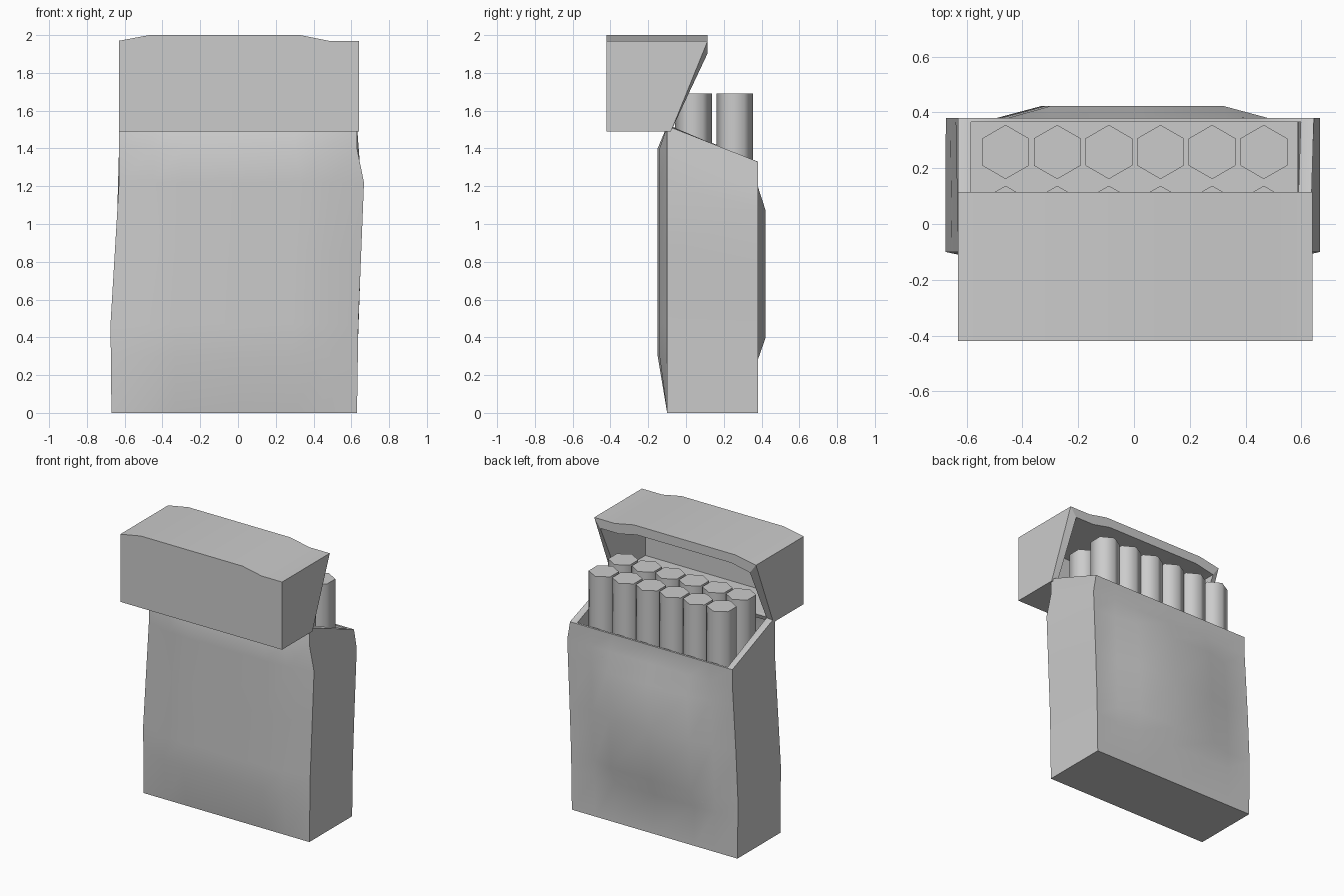
import bpy, bmesh, math

if "Cube" in bpy.data.objects:
    bpy.data.objects.remove(bpy.data.objects["Cube"])


def lerp(z, pts):
    """Piecewise linear lookup through (z, value) points."""
    for (a, va), (b, vb) in zip(pts, pts[1:]):
        if z <= b:
            return va + (vb - va) * max(0, z - a) / (b - a)
    return pts[-1][1]


def skin_rings(name, rings, angle):
    """Bridge closed rings of points in order and cap both ends."""
    bm = bmesh.new()
    rows = [[bm.verts.new(p) for p in ring] for ring in rings]
    n = len(rows[0])
    for a, b in zip(rows, rows[1:]):
        for i in range(n):
            j = (i + 1) % n
            bm.faces.new((a[i], a[j], b[j], b[i]))
    # cap with strips so warped ends stay clean
    for row in (rows[0], rows[-1]):
        for i in range(n // 2 - 1):
            bm.faces.new((row[i], row[i + 1], row[n - 2 - i], row[n - 1 - i]))
    bmesh.ops.recalc_face_normals(bm, faces=bm.faces)
    me = bpy.data.meshes.new(name)
    bm.to_mesh(me)
    bm.free()
    ob = bpy.data.objects.new(name, me)
    bpy.context.collection.objects.link(ob)
    finish(ob, angle)
    return ob


def finish(ob, angle):
    bpy.ops.object.select_all(action='DESELECT')
    ob.select_set(True)
    bpy.context.view_layer.objects.active = ob
    bpy.ops.object.shade_smooth_by_angle(angle=math.radians(angle))


# Carton body: slightly crumpled sides, bulging front and back panels
LEFT = [(0, -.67), (.47, -.675), (1.22, -.63), (1.53, -.63)]
RIGHT = [(0, .63), (.47, .637), (1.22, .667), (1.4, .63), (1.53, .63)]
BACK_Z = [0, .3, .47, .85, 1.22, 1.4, 1.52]
FRONT_Z = [0, .28, .4, .75, 1.07, 1.2, 1.33]
BACK_BULGE = [0, .05, .05, .05, .05, .05, 0]
FRONT_BULGE = [0, 0, .042, .042, .042, 0, 0]
COLS = [-1, -.72, -.48, 0, .48, .72, 1]
BACK_W = [0, .8, 1, 1, 1, .8, 0]
FRONT_W = [0, 0, 1, 1, 1, 0, 0]


def body_ring(k, inner=False):
    ring = []
    for z, y0, bulge, weights, s in (
            (BACK_Z[k], -.10, BACK_BULGE[k], BACK_W, -1),
            (FRONT_Z[k], .38, FRONT_BULGE[k], FRONT_W, 1)):
        l, r = lerp(z, LEFT), lerp(z, RIGHT)
        if inner:
            l, r = l + .047, r - .047
        row = []
        for c, w in zip(COLS, weights):
            y = y0 + s * (bulge * w - (.015 if inner else 0))
            row.append((l + (r - l) * (c + 1) / 2, y,
                        max(z, .04) if inner else z))
        ring += row if s < 0 else row[::-1]
    return ring


levels = range(len(BACK_Z))
skin_rings("carton_body",
           [body_ring(k) for k in levels] +
           [body_ring(k, True) for k in reversed(levels)], 40)

# Flipped-open lid: hollow, slanted mouth facing +y
LID_X = [-.63, -.47, -.07, .33, .48, .64]
LID_TOP = [1.97, 2.0, 2.0, 2.0, 1.97, 1.97]


def lid_ring(inner, mouth):
    ring = []
    for top in (False, True):
        row = []
        for x, zt in zip(LID_X, LID_TOP):
            z = zt if top else 1.49
            if mouth:
                y = .115 if top else -.08
            else:
                y = -.39 if inner else -.42
            if inner:
                x = .005 + (x - .005) * .925
                z += -.065 if top else .03
                y += .012 if mouth and not top else 0
            row.append((x, y, z))
        ring += row[::-1] if top else row
    return ring


skin_rings("carton_lid", [lid_ring(False, False), lid_ring(False, True),
                          lid_ring(True, True), lid_ring(True, False)], 25)

# Two rows of six hexagonal sticks
for y in (.258, .04):
    for i in range(6):
        bpy.ops.mesh.primitive_cylinder_add(
            vertices=6, radius=.097, depth=1.59,
            location=(-.46 + i * .185, y, .895))
        stick = bpy.context.object
        stick.name = "stick"
        finish(stick, 65)
